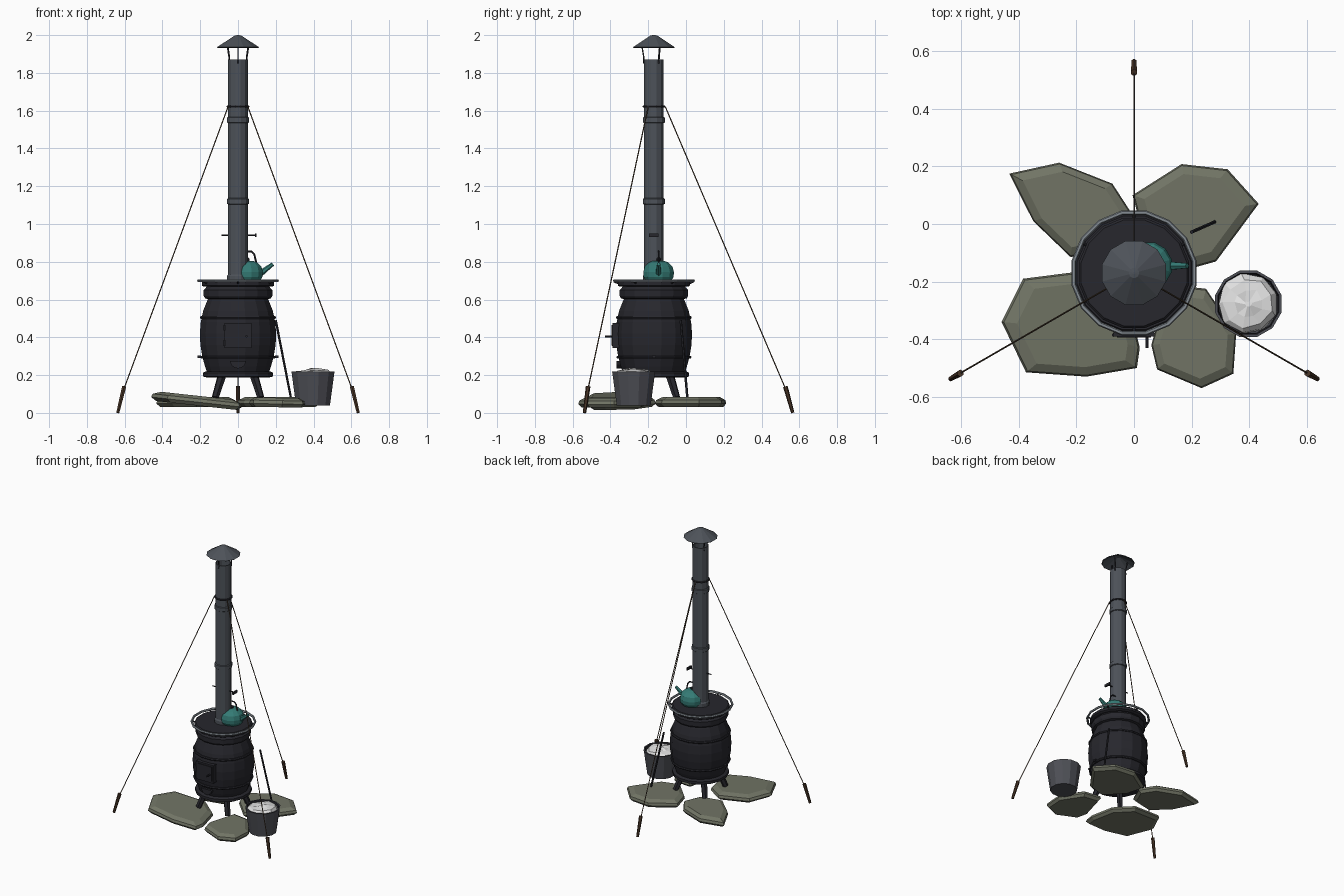
import bpy, bmesh, math, random
from mathutils import Vector, Matrix

if "Cube" in bpy.data.objects:
    bpy.data.objects.remove(bpy.data.objects["Cube"])

random.seed(3)
CY = -0.17  # stove axis in y


def mat(name, c):
    m = bpy.data.materials.new(name)
    m.diffuse_color = (*c, 1)
    m.use_nodes = True
    m.node_tree.nodes["Principled BSDF"].inputs["Base Color"].default_value = m.diffuse_color
    return m


IRON = mat("black iron", (0.020, 0.020, 0.026))
PIPE = mat("blue grey steel", (0.075, 0.085, 0.10))
RAIL = mat("bright steel", (0.24, 0.27, 0.30))
STONE = mat("mossy stone", (0.165, 0.175, 0.13))
TEAL = mat("teal enamel", (0.035, 0.20, 0.18))
WOOD = mat("brown wood", (0.065, 0.035, 0.02))
ROPE = mat("rope", (0.12, 0.08, 0.05))
ZINC = mat("bucket grey", (0.075, 0.078, 0.092))
ASH = mat("white ash", (0.75, 0.75, 0.75))


def finish(name, bm, m):
    bmesh.ops.recalc_face_normals(bm, faces=bm.faces)
    me = bpy.data.meshes.new(name)
    bm.to_mesh(me)
    bm.free()
    me.materials.append(m)
    o = bpy.data.objects.new(name, me)
    bpy.context.collection.objects.link(o)
    return o


def skin(bm, rings, closed=False, caps=True):
    """Bridge equal-length rings of points with quads."""
    vs = [[bm.verts.new(p) for p in r] for r in rings]
    pairs = list(zip(vs, vs[1:])) + ([(vs[-1], vs[0])] if closed else [])
    n = len(vs[0])
    for a, b in pairs:
        for i in range(n):
            j = (i + 1) % n
            bm.faces.new((a[i], a[j], b[j], b[i]))
    if caps and not closed:
        bm.faces.new(vs[0][::-1])
        bm.faces.new(vs[-1])


def lathe(name, prof, m, sides=16, at=(0, CY), closed=False):
    bm = bmesh.new()
    rings = [[(at[0] + r * math.cos(2 * math.pi * (i + .5) / sides),
               at[1] + r * math.sin(2 * math.pi * (i + .5) / sides), z)
              for i in range(sides)] for r, z in prof]
    skin(bm, rings, closed)
    return finish(name, bm, m)


def hoop(name, r, z, t, m, sides=16, n=6):
    prof = [(r + t * math.cos(2 * math.pi * k / n), z + t * math.sin(2 * math.pi * k / n)) for k in range(n)]
    return lathe(name, prof, m, sides, closed=True)


def rod(name, pts, r, m, sides=6, r2=None):
    """Tube along a path, optionally tapering to r2."""
    pts = [Vector(p) for p in pts]
    bm = bmesh.new()
    rings = []
    for k, p in enumerate(pts):
        d = pts[min(k + 1, len(pts) - 1)] - pts[max(k - 1, 0)]
        q = d.to_track_quat('Z', 'Y')
        rr = r + ((r2 or r) - r) * k / (len(pts) - 1)
        rings.append([p + q @ Vector((rr * math.cos(2 * math.pi * (i + .5) / sides),
                                      rr * math.sin(2 * math.pi * (i + .5) / sides), 0)) for i in range(sides)])
    skin(bm, rings)
    return finish(name, bm, m)


def box(name, c, s, m):
    bm = bmesh.new()
    bmesh.ops.create_cube(bm, size=1, matrix=Matrix.Translation(c) @ Matrix.Diagonal((*s, 1)))
    return finish(name, bm, m)


def polar(r, deg, z):
    a = math.radians(deg)
    return (r * math.cos(a), CY + r * math.sin(a), z)


# Pot-bellied stove body, bands and top plate
lathe("stove_base", [(.17, .188), (.19, .193), (.19, .212), (.175, .22)], IRON)
lathe("stove_body", [(.165, .21), (.178, .245), (.193, .30), (.203, .36), (.206, .42),
                     (.201, .48), (.188, .54), (.168, .59), (.158, .61)], IRON)
lathe("stove_neck", [(.155, .60), (.178, .607), (.185, .62), (.185, .65), (.175, .66), (.165, .675)], IRON)
lathe("stove_top", [(.185, .668), (.195, .674), (.195, .692), (.187, .70)], IRON)
for k, (r, z) in enumerate([(.195, .295), (.197, .505)]):
    hoop("belly_band_%d" % k, r, z, .008, IRON)

# Warming rail with brackets
hoop("warming_rail", .213, .70, .008, RAIL)
for k in range(6):
    rod("rail_bracket_%d" % k, [polar(.185, 60 * k + 30, .685), polar(.213, 60 * k + 30, .698)], .006, IRON)

# Splayed legs with feet
for k in range(4):
    a = 45 + 90 * k
    rod("leg_%d" % k, [polar(.115, a, .21), polar(.17, a, .082)], .024, IRON, 6, .019)

# Fire door, frame, latch, hinges and ash hatch
box("door_frame", (0, -.365, .41), (.142, .05, .132), IRON)
box("door", (0, -.388, .41), (.118, .014, .108), IRON)
rod("door_latch", [(.045, -.388, .405), (.045, -.43, .405)], .006, IRON)
for z in (.37, .45):
    rod("door_hinge", [(-.07, -.385, z - .015), (-.07, -.385, z + .015)], .007, IRON)
bm = bmesh.new()
half = [(.042 * math.cos(math.pi * i / 6), .275 - .04 * math.sin(math.pi * i / 6)) for i in range(7)]
skin(bm, [[(x, y, z) for x, z in half] for y in (-.33, -.368)])
finish("ash_hatch", bm, IRON)
for s in (-1, 1):
    box("side_lug", (s * .205, CY, .298), (.02, .02, .014), IRON)

# Stove pipe, joints and damper
lathe("stove_pipe", [(.054, .70), (.054, 1.872), (.047, 1.872), (.047, 1.8)], PIPE, 12)
lathe("pipe_foot", [(.06, .695), (.06, .725), (.053, .735)], PIPE, 12)
for k, z in enumerate((1.12, 1.55)):
    lathe("pipe_joint_%d" % k, [(.053, z - .017), (.06, z - .013), (.06, z + .013), (.053, z + .017)], PIPE, 12)
hoop("guy_collar", .057, 1.622, .006, IRON, 12)
rod("damper_rod", [(-.088, CY, .94), (.095, CY, .94)], .004, IRON)
box("damper_handle", (.094, CY, .94), (.01, .05, .018), IRON)

# Rain cap on three struts
for a in (30, 150, 270):
    rod("cap_strut", [polar(.053, a, 1.85), polar(.053, a, 1.88), polar(.064, a, 1.945)], .005, IRON, 4)
lathe("rain_cap", [(.015, 1.985), (.11, 1.932), (.115, 1.936), (.018, 1.998), (.004, 2.0)], PIPE, 12)

# Guy ropes and stakes
for k, a in enumerate((90, 210, 330)):
    rod("guy_rope_%d" % k, [polar(.06, a, 1.622), polar(.698, a, .125)], .0032, ROPE, 5)
    rod("stake_%d" % k, [polar(.735, a, .0), polar(.696, a, .14)], .009, WOOD, 6, .0125)

# Kettle
K = (.05, -.145)
lathe("kettle_body", [(.07, .70), (.082, .72), (.084, .745), (.076, .775), (.052, .797), (.03, .805)], TEAL, 12, K)
lathe("kettle_knob", [(.01, .80), (.013, .815), (.006, .822)], IRON, 6, K)
rod("kettle_spout", [(.115, K[1], .735), (.15, K[1], .762), (.185, K[1], .788)], .017, TEAL, 6, .01)
rod("kettle_handle", [(.05 + x, K[1], z) for x, z in
                      ((-.05, .79), (-.042, .83), (-.02, .855), (.02, .855), (.036, .84), (.048, .79))], .005, IRON)

# Ash bucket (open, with thickness) and heap
B = (.397, -.277)
lathe("ash_bucket", [(.093, .04), (.117, .212), (.119, .22), (.111, .22), (.089, .06)], ZINC, 12, B)
hoop_pts = [(1, 0), (.9, .008), (0, 0)]
lathe("bucket_lining", [(.108, .195), (.112, .219), (.1095, .219), (.105, .195)], IRON, 12, B, closed=True)
heap = lathe("ash_heap", [(.105, .18), (.104, .207), (.085, .224), (.05, .231), (.012, .235)], ASH, 9, B)
for v in heap.data.vertices:
    if v.co.z > .2:
        v.co += Vector((random.uniform(-.008, .004), random.uniform(-.006, .006), random.uniform(-.008, .004)))

# Poker leaning on the stove
rod("poker", [(.2, -.028, .49), (.282, .008, .07)], .0065, IRON)


# Foundation stones: outline, base height, thickness, slope in x
def stone(name, pts, z, t, slope=0.0):
    c = Vector((sum(p[0] for p in pts) / len(pts), sum(p[1] for p in pts) / len(pts)))
    bm = bmesh.new()
    rings = []
    for s, h in ((.9, 0), (1, .35), (.97, .7), (.8, 1)):
        ring = []
        for p in pts:
            q = c + (Vector(p) - c) * s
            ring.append((q.x, q.y, z + t * h + slope * (q.x - c.x)))
        rings.append(ring)
    skin(bm, rings)
    return finish(name, bm, STONE)


stone("stone_front_left", [(-.46, -.34), (-.385, -.19), (-.15, -.16), (-.02, -.26), (.02, -.43),
                           (.01, -.5), (-.165, -.53), (-.375, -.515)], .036, .052, -.11)
stone("stone_front_right", [(.06, -.42), (.08, -.505), (.235, -.57), (.345, -.52), (.355, -.38),
                            (.25, -.225), (.12, -.21)], .03, .05, -.02)
stone("stone_back_right", [(-.005, .10), (.165, .208), (.325, .19), (.433, .07), (.285, -.13),
                           (.16, -.165), (.03, -.03)], .031, .052)
stone("stone_back_left", [(-.433, .175), (-.26, .213), (-.075, .14), (-.01, .04), (-.06, -.08),
                          (-.22, -.115), (-.35, .01)], .031, .052)
